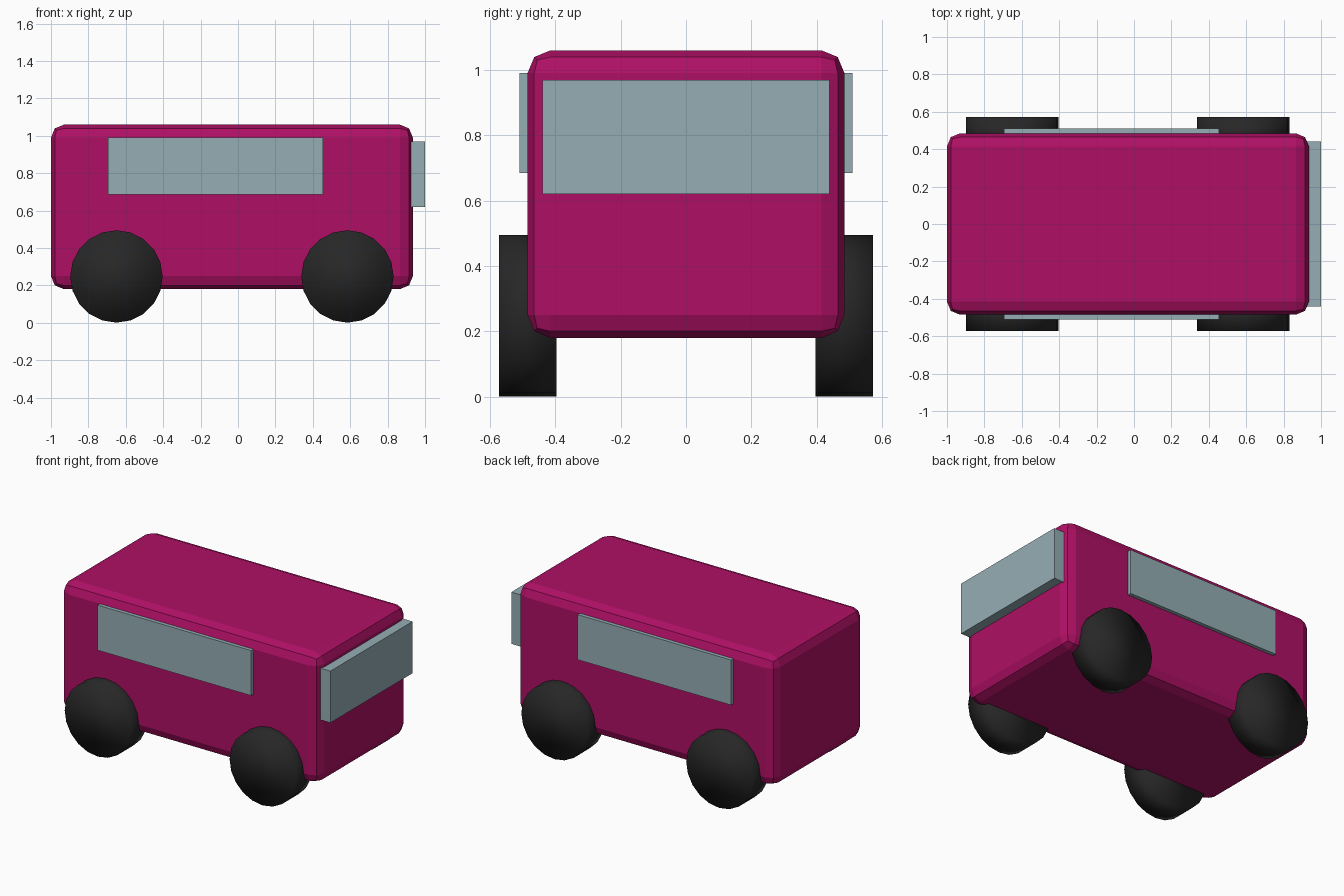
import bpy, math

if "Cube" in bpy.data.objects:
    bpy.data.objects.remove(bpy.data.objects["Cube"])


def material(name, rgb):
    m = bpy.data.materials.new(name)
    m.diffuse_color = (*rgb, 1)
    m.use_nodes = True
    m.node_tree.nodes["Principled BSDF"].inputs["Base Color"].default_value = m.diffuse_color
    return m


PAINT = material("paint", (0.43, 0.005, 0.13))
GLASS = material("glass", (0.30, 0.42, 0.46))
RUBBER = material("rubber", (0.02, 0.02, 0.02))


def box(name, lo, hi, mat):
    """Axis-aligned box between two corners."""
    centre = [(a + b) / 2 for a, b in zip(lo, hi)]
    bpy.ops.mesh.primitive_cube_add(size=1, location=centre)
    ob = bpy.context.object
    ob.name = name
    ob.scale = [b - a for a, b in zip(lo, hi)]
    bpy.ops.object.transform_apply(location=False, rotation=False, scale=True)
    ob.data.materials.append(mat)
    return ob


# Van body with chamfered, two-step edges
body = box("body", (-1.0, -0.485, 0.18), (0.935, 0.485, 1.06), PAINT)
bevel = body.modifiers.new("bevel", 'BEVEL')
bevel.width = 0.07
bevel.segments = 2

# Windscreen
box("windscreen", (0.885, -0.44, 0.62), (1.0, 0.44, 0.97), GLASS)

for side, s in (("right", -1), ("left", 1)):
    # Side window
    ys = sorted((s * 0.46, s * 0.51))
    box(f"{side}_window", (-0.695, ys[0], 0.685), (0.455, ys[1], 0.99), GLASS)

    # Wheels
    for end, x in (("rear", -0.65), ("front", 0.585)):
        bpy.ops.mesh.primitive_cylinder_add(
            vertices=20, radius=0.247, depth=0.176,
            location=(x, s * 0.485, 0.248), rotation=(math.pi / 2, 0, 0))
        wheel = bpy.context.object
        wheel.name = f"{end}_{side}_wheel"
        wheel.data.materials.append(RUBBER)
        bpy.ops.object.shade_smooth()
